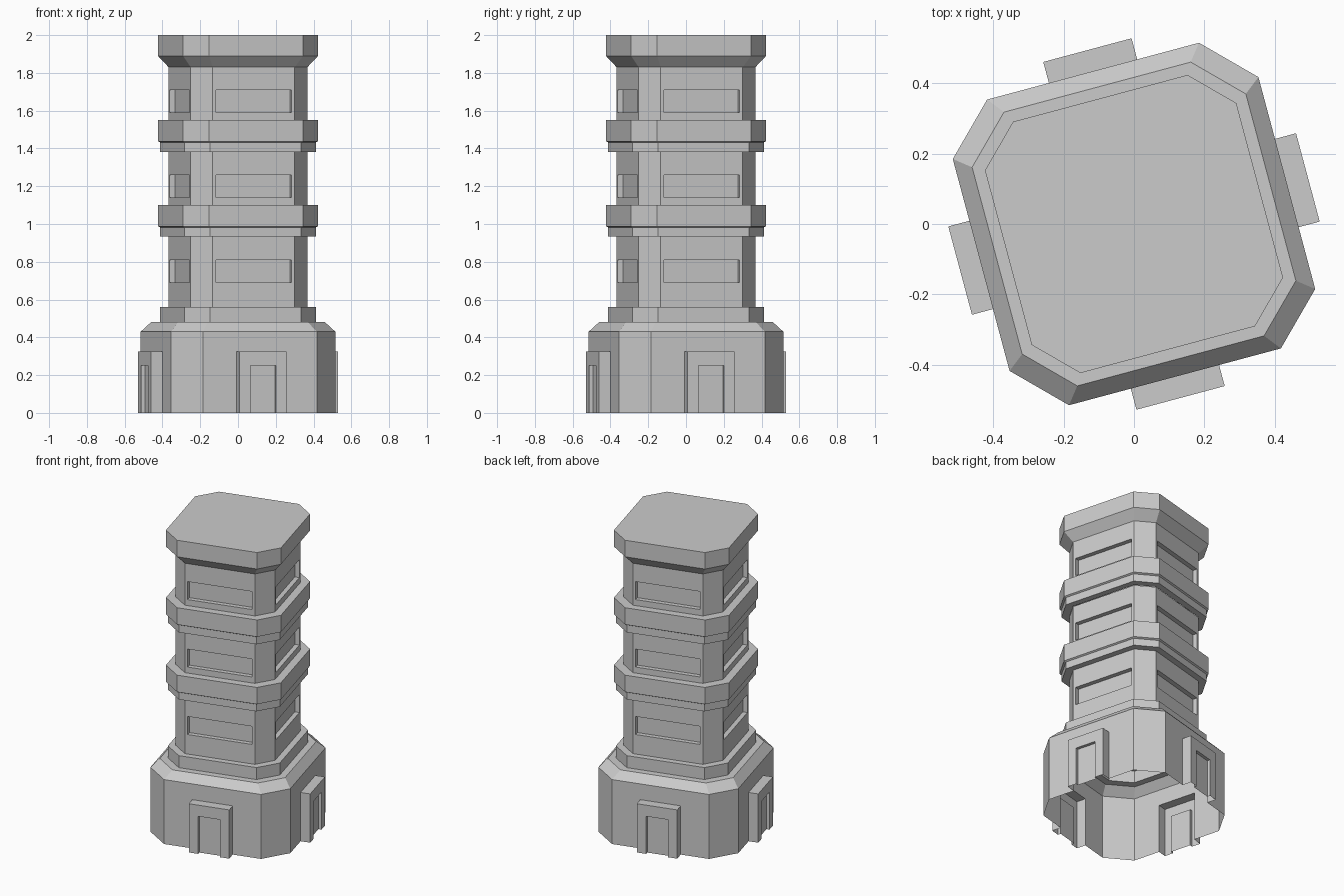
import bpy, bmesh
from math import radians
from mathutils import Matrix, Vector

if "Cube" in bpy.data.objects:
    bpy.data.objects.remove(bpy.data.objects["Cube"])

TURN = radians(15)          # whole tower is twisted on its footprint


def octagon(z, h, f):
    """Square of half-width h with cut corners; f is half the long side."""
    pts = []
    for k in range(4):
        rot = Matrix.Rotation(TURN + k * radians(90), 3, 'Z')
        pts += [rot @ Vector((-f, -h, z)), rot @ Vector((f, -h, z))]
    return pts


def panel(bm, k, rects):
    """Nested rectangles (half width, z0, z1, distance) bridged on side k."""
    rot = Matrix.Rotation(TURN + k * radians(90), 3, 'Z')
    loops = []
    for w, a, b, d in rects:
        loops.append([bm.verts.new(rot @ Vector(p)) for p in
                      ((-w, -d, a), (w, -d, a), (w, -d, b), (-w, -d, b))])
    for n in range(len(loops) - 1):
        r, s = loops[n], loops[n + 1]
        for i in range(4):
            if i == 0 and rects[n][1] == 0 and rects[n + 1][1] == 0:
                continue    # open at ground level
            j = (i + 1) % 4
            bm.faces.new((r[i], r[j], s[j], s[i]))
    bm.faces.new(loops[-1])


def shell(name, profile, opening=None, cap=False):
    """Loft octagons through profile; opening decorates the first band."""
    bm = bmesh.new()
    rings = [[bm.verts.new(p) for p in octagon(*row)] for row in profile]
    for n in range(len(rings) - 1):
        lo, hi = rings[n], rings[n + 1]
        for i in range(8):
            if n == 0 and opening and i % 2 == 0:
                z0, h, f = profile[0]
                panel(bm, i // 2, [(f, z0, profile[1][0], h)] + opening)
            else:
                j = (i + 1) % 8
                bm.faces.new((lo[i], lo[j], hi[j], hi[i]))
    if cap:
        bm.faces.new(rings[-1])
    bmesh.ops.remove_doubles(bm, verts=bm.verts, dist=0.0005)
    mesh = bpy.data.meshes.new(name)
    bm.to_mesh(mesh)
    bm.free()
    bpy.context.collection.objects.link(bpy.data.objects.new(name, mesh))


BODY = (0.32, 0.225)
COLLAR = (0.36, 0.25)
WIDE = (0.37, 0.257)

# hollow base with four framed doorways, sloped shoulder and collar
door = [(0.13, 0, 0.325, 0.45), (0.13, 0, 0.325, 0.512),
        (0.07, 0, 0.25, 0.512), (0.07, 0, 0.25, 0.492)]
shell("base", [(0, 0.45, 0.312), (0.43, 0.45, 0.312), (0.48, 0.403, 0.275),
               (0.48, *COLLAR), (0.56, *COLLAR), (0.56, *BODY)], door)

# three storeys with a recessed window on each side
for n, (z0, z1) in enumerate(((0.56, 0.935), (1.10, 1.38), (1.55, 1.83))):
    a = 0.69 + 0.45 * n
    window = [(0.207, a, a + 0.12, 0.32), (0.207, a, a + 0.12, 0.29)]
    shell(f"storey_{n + 1}", [(z0, *BODY), (z1, *BODY)], window)

# stepped balcony bands between storeys
for n, z in enumerate((0.935, 1.382)):
    top = (1.10, 1.55)[n]
    shell(f"balcony_{n + 1}",
          [(z, *BODY), (z, *COLLAR), (top - 0.118, *COLLAR),
           (top - 0.112, *WIDE), (top, *WIDE), (top, *BODY)])

# flared crown with flat roof
shell("crown", [(1.83, *BODY), (1.89, *WIDE), (2.0, *WIDE)], cap=True)
